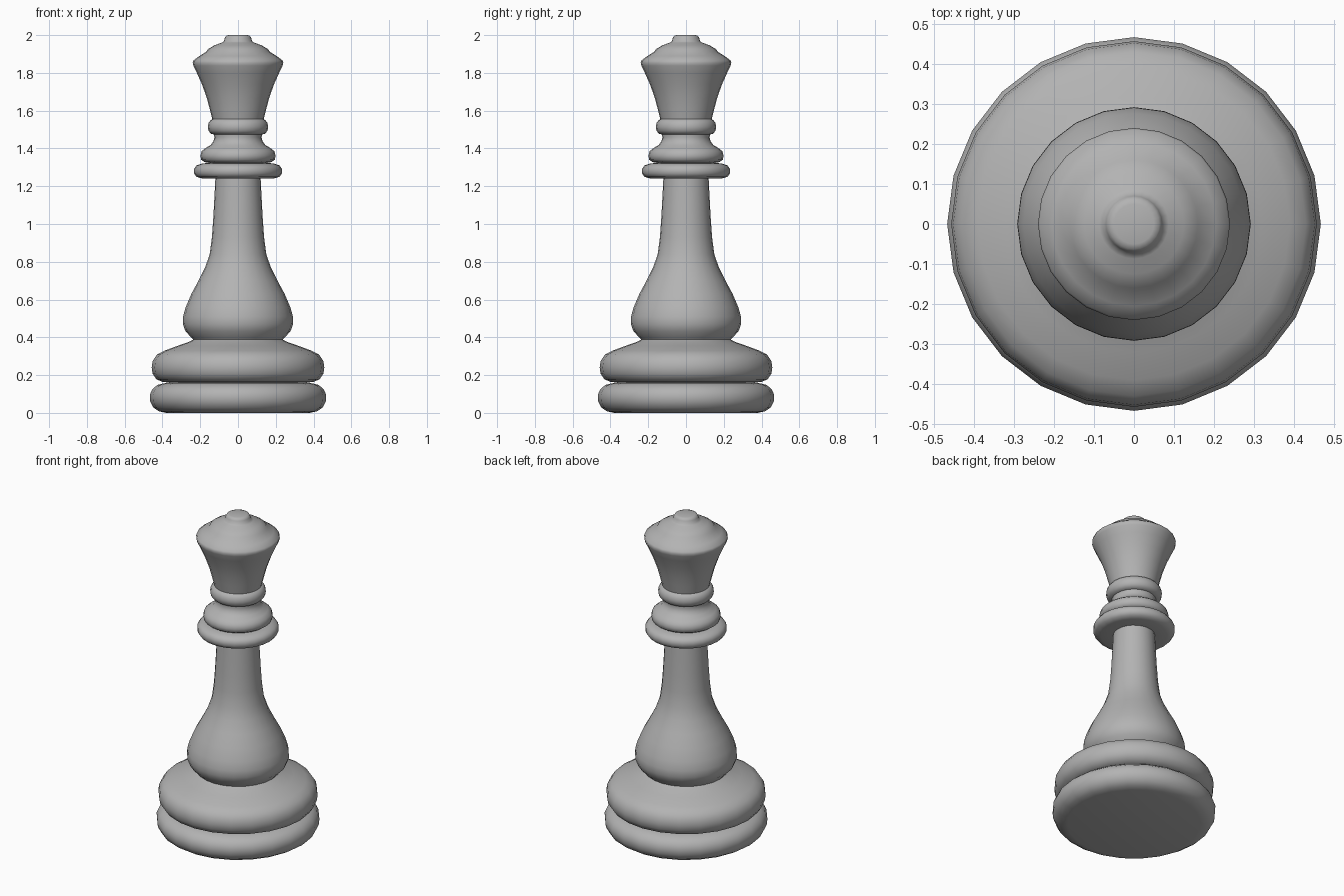
import bpy
from math import cos, sin, tau, radians

SIDES = 24

# Dark grey surface
grey = bpy.data.materials.new("dark_grey")
grey.diffuse_color = (.45, .45, .45, 1)


def lathe(name, profile, cap_bottom=False, cap_top=False):
    """Turn a bottom-to-top (radius, height) profile around the z axis."""
    verts = [(r * cos(tau * i / SIDES), r * sin(tau * i / SIDES), z)
             for r, z in profile for i in range(SIDES)]
    faces = []
    for k in range(len(profile) - 1):
        a, b = k * SIDES, (k + 1) * SIDES
        for i in range(SIDES):
            j = (i + 1) % SIDES
            faces.append((a + i, a + j, b + j, b + i))
    if cap_bottom:
        faces.append(tuple(reversed(range(SIDES))))
    if cap_top:
        faces.append(tuple(range(len(verts) - SIDES, len(verts))))
    mesh = bpy.data.meshes.new(name)
    mesh.from_pydata(verts, [], faces)
    mesh.materials.append(grey)
    obj = bpy.data.objects.new(name, mesh)
    bpy.context.collection.objects.link(obj)
    bpy.ops.object.select_all(action='DESELECT')
    obj.select_set(True)
    bpy.context.view_layer.objects.active = obj
    bpy.ops.object.shade_smooth_by_angle(angle=radians(45))
    return obj


# Rounded foot disc
lathe("foot", [(.38, 0), (.417, .008), (.447, .027), (.465, .06), (.467, .095),
               (.454, .125), (.427, .148), (.39, .157), (.36, .16)], cap_bottom=True)

# Second disc with sloping shoulder
lathe("base_step", [(.36, .16), (.40, .164), (.432, .178), (.452, .207), (.457, .24),
                    (.452, .275), (.43, .308), (.39, .329), (.32, .355),
                    (.26, .376), (.238, .388)])

# Bell-shaped stem
lathe("stem", [(.238, .388), (.248, .40), (.278, .432), (.292, .47), (.291, .51),
               (.277, .56), (.247, .63), (.209, .70), (.174, .77), (.15, .84),
               (.138, .93), (.131, 1.03), (.125, 1.14), (.12, 1.24)])

# Lower collar disc
lathe("lower_collar", [(.12, 1.24), (.19, 1.241), (.22, 1.25), (.233, 1.268),
                       (.233, 1.292), (.22, 1.31), (.19, 1.32), (.155, 1.324)])

# Middle collar flowing into the neck
lathe("middle_collar", [(.155, 1.324), (.178, 1.328), (.195, 1.34), (.199, 1.362),
                        (.193, 1.385), (.172, 1.402), (.145, 1.418), (.13, 1.438),
                        (.125, 1.457), (.127, 1.474)])

# Upper collar ring
lathe("upper_collar", [(.127, 1.474), (.143, 1.478), (.156, 1.493), (.16, 1.514),
                       (.156, 1.535), (.145, 1.55), (.136, 1.555)])

# Flared head with stepped dome and button
lathe("head", [(.136, 1.555), (.15, 1.61), (.166, 1.67), (.191, 1.74), (.218, 1.80),
               (.236, 1.838), (.24, 1.853), (.236, 1.866), (.205, 1.889), (.168, 1.912),
               (.16, 1.925), (.125, 1.946), (.087, 1.96), (.075, 1.967), (.07, 1.985),
               (.063, 1.996), (.05, 2.0)], cap_top=True)
